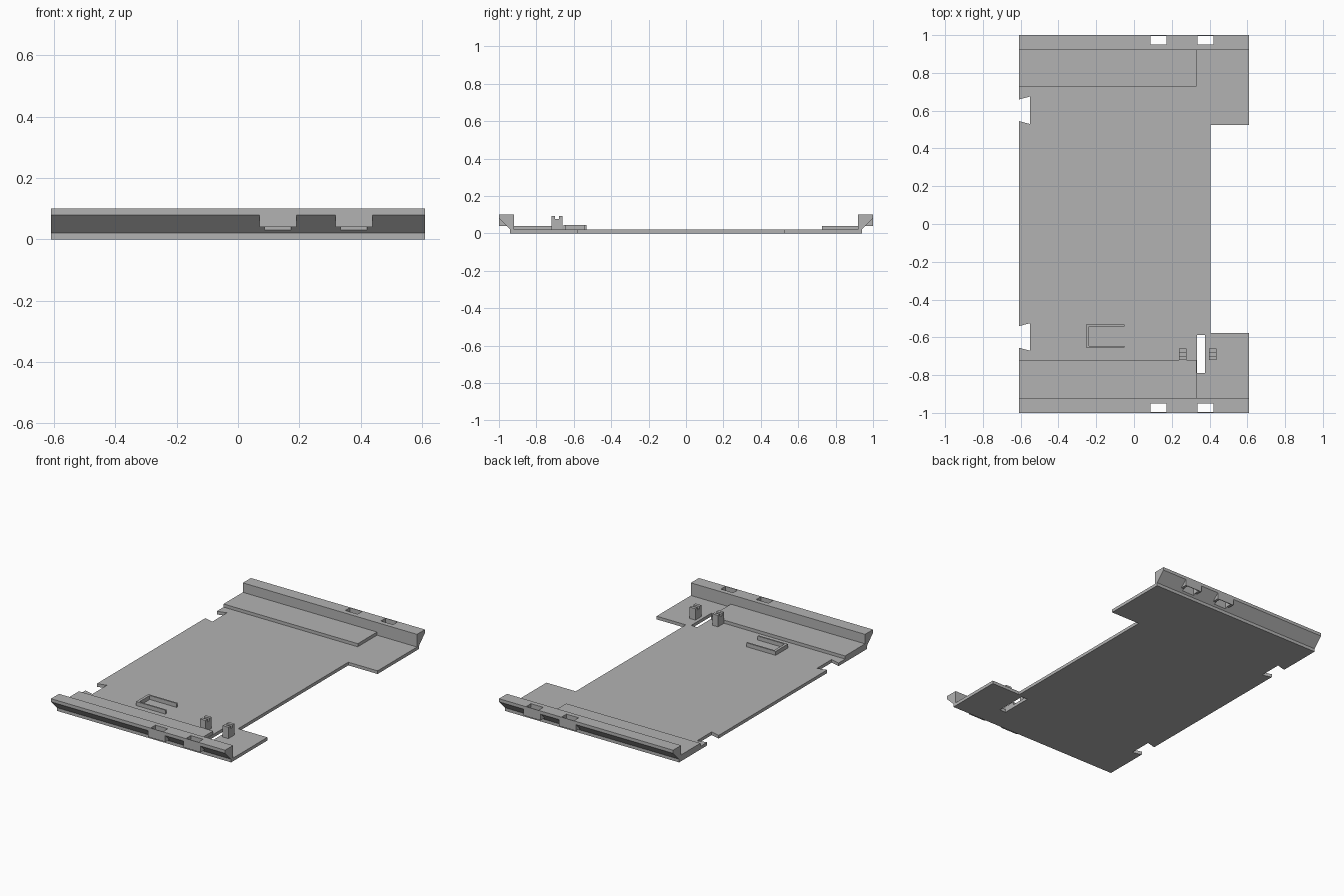
import bpy
import bmesh
from mathutils import Vector

cube = bpy.data.objects.get("Cube")
if cube:
    bpy.data.objects.remove(cube, do_unlink=True)

grey = bpy.data.materials.new("mid_grey")
grey.use_nodes = True
colour = (0.45, 0.45, 0.45, 1)
grey.diffuse_color = colour
grey.node_tree.nodes["Principled BSDF"].inputs["Base Color"].default_value = colour


def prism(name, outline, direction):
    """Extrude a closed 3D outline along a direction."""
    bm = bmesh.new()
    face = bm.faces.new([bm.verts.new(p) for p in outline])
    moved = bmesh.ops.extrude_face_region(bm, geom=[face])["geom"]
    verts = [v for v in moved if isinstance(v, bmesh.types.BMVert)]
    bmesh.ops.translate(bm, verts=verts, vec=Vector(direction))
    bmesh.ops.recalc_face_normals(bm, faces=bm.faces)
    mesh = bpy.data.meshes.new(name)
    bm.to_mesh(mesh)
    bm.free()
    mesh.materials.append(grey)
    obj = bpy.data.objects.new(name, mesh)
    bpy.context.collection.objects.link(obj)
    return obj


def flat(name, points, z0, z1):
    return prism(name, [(x, y, z0) for x, y in points], (0, 0, z1 - z0))


def box(name, x0, x1, y0, y1, z0, z1):
    return flat(name, [(x0, y0), (x1, y0), (x1, y1), (x0, y1)], z0, z1)


def side_profile(name, points, x0, x1):
    return prism(name, [(x0, y, z) for y, z in points], (x1 - x0, 0, 0))


def combine(obj, other, operation):
    """Apply a boolean and discard the helper."""
    other.hide_render = True
    mod = obj.modifiers.new("combine", "BOOLEAN")
    mod.operation, mod.object, mod.solver = operation, other, "EXACT"
    bpy.context.view_layer.objects.active = obj
    bpy.ops.object.modifier_apply(modifier=mod.name)
    bpy.data.objects.remove(other, do_unlink=True)


W, T = 0.61, 0.02

# Base plate with two side tabs and two dovetail notches
def dovetail(y):
    return [(-W, y + 0.057), (-0.55, y + 0.073), (-0.55, y - 0.073), (-W, y - 0.057)]


plate = flat("base_plate", [
    (-W, -0.94), (W, -0.94), (W, -0.577), (0.405, -0.577),
    (0.405, 0.525), (W, 0.525), (W, 0.94), (-W, 0.94),
    *dovetail(0.602), *dovetail(-0.598)], 0, T)
combine(plate, box("slot_cutter", 0.333, 0.376, -0.79, -0.588, -0.1, 0.1), "DIFFERENCE")

# End rails: sloped underside, two slotted bosses each, and a raised pad
for side, label, pad_edge in ((-1, "front", 0.72), (1, "back", 0.727)):
    profile = [(0.92, T), (0.94, T), (1, 0.08), (1, 0.10), (0.92, 0.10)]
    rail = side_profile(label + "_rail", [(side * y, z) for y, z in profile], -W, W)
    for x in (0.13, 0.378):
        ys = sorted((side * 0.93, side))
        combine(rail, box("boss", x - 0.06, x + 0.06, *ys, 0.04, 0.10), "UNION")
        ys = sorted((side * 0.95, side * 0.996))
        combine(rail, box("slot_cutter", x - 0.043, x + 0.043, *ys, -0.1, 0.2), "DIFFERENCE")
    ys = sorted((side * pad_edge, side * 0.92))
    box(label + "_raised_pad", -W, 0.33, *ys, T, 0.04)

# Pair of notched posts beside the slot
post = [(-0.72, T), (-0.66, T), (-0.66, 0.092), (-0.68, 0.092),
        (-0.68, 0.076), (-0.70, 0.076), (-0.70, 0.092), (-0.72, 0.092)]
for label, x in (("right", 0.238), ("left", 0.397)):
    side_profile(label + "_notched_post", post, x, x + 0.04)

# Low U-shaped bracket
flat("u_bracket", [
    (-0.255, -0.655), (-0.05, -0.655), (-0.05, -0.645), (-0.238, -0.645),
    (-0.238, -0.543), (-0.05, -0.543), (-0.05, -0.533), (-0.255, -0.533)], T, 0.045)
